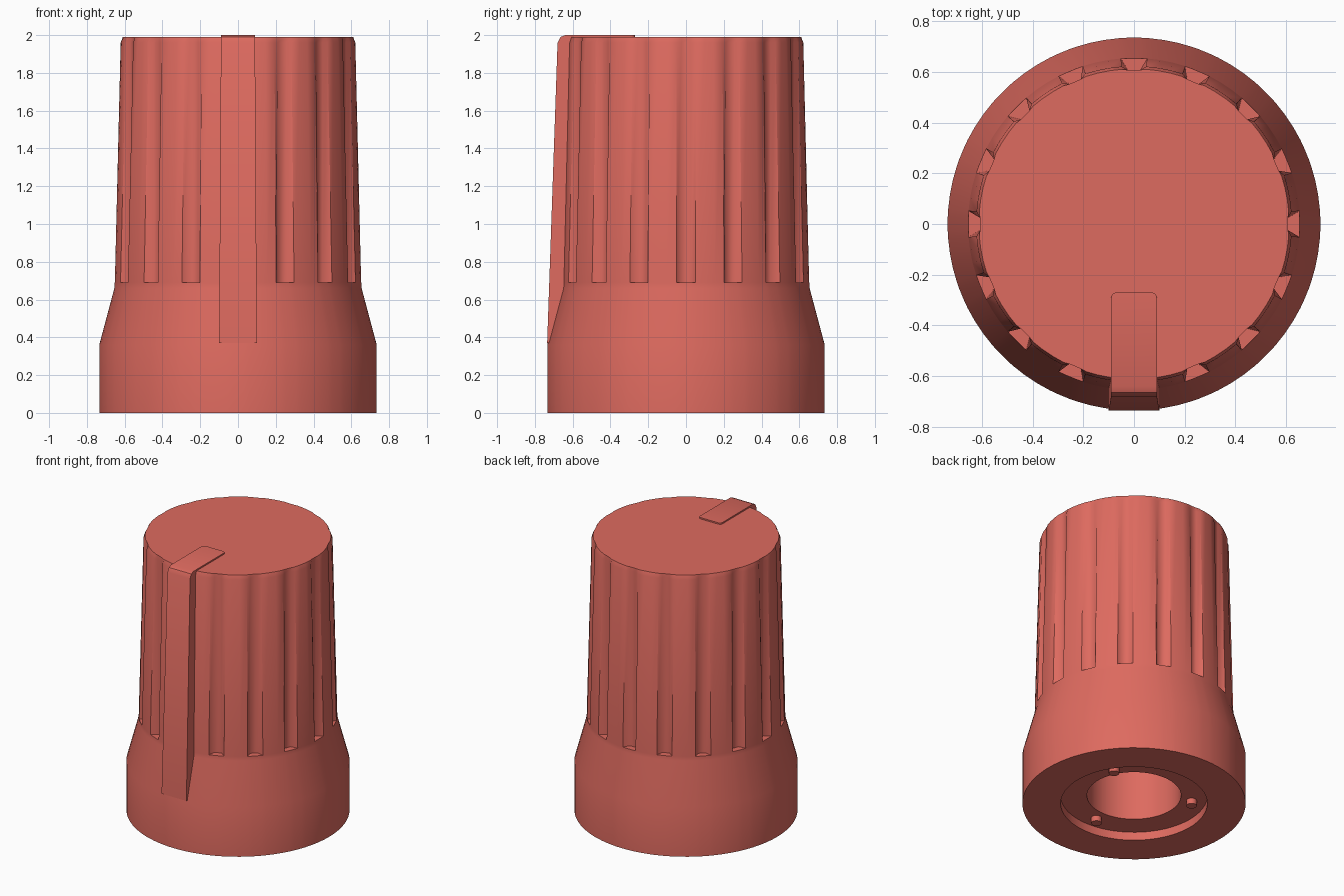
import bpy, bmesh
from math import cos, sin, radians

cube = bpy.data.objects.get("Cube")
if cube:
    bpy.data.objects.remove(cube)

coral = bpy.data.materials.new("coral_red_plastic")
coral.use_nodes = True
COLOUR = (0.73, 0.145, 0.115, 1)
coral.diffuse_color = COLOUR
coral.node_tree.nodes["Principled BSDF"].inputs["Base Color"].default_value = COLOUR


def finish(bm, name, angle):
    """Turn a bmesh into a named, smooth-shaded object."""
    bmesh.ops.recalc_face_normals(bm, faces=bm.faces)
    mesh = bpy.data.meshes.new(name)
    bm.to_mesh(mesh)
    bm.free()
    mesh.materials.append(coral)
    obj = bpy.data.objects.new(name, mesh)
    bpy.context.collection.objects.link(obj)
    bpy.ops.object.select_all(action='DESELECT')
    obj.select_set(True)
    bpy.context.view_layer.objects.active = obj
    bpy.ops.object.shade_smooth_by_angle(angle=radians(angle))
    return obj


# Knob body: lathed shell with sixteen grip flutes and a shaft socket below
FLUTES = 16
STEPS = [-4.5, -2.3, 2.3, 4.5, 9, 13.5]      # degrees within one flute sector
FLUTE_RADIUS = 0.608
PROFILE = [  # radius, height, fluted
    (0.31, 1.2, False), (0.31, 0.06, False), (0.483, 0.06, False),
    (0.483, 0, False), (0.735, 0, False), (0.735, 0.36, False),
    (0.655, 0.66, False), (0.654, 0.69, False), (0.654, 0.69, True),
    (0.623, 1.96, True), (0.612, 1.99, True)]

bm = bmesh.new()
rings = []
for radius, z, fluted in PROFILE:
    ring = []
    for sector in range(FLUTES):
        for step in STEPS:
            a = radians(sector * 360 / FLUTES + step)
            r = min(radius, FLUTE_RADIUS) if fluted and abs(step) < 3 else radius
            ring.append(bm.verts.new((r * cos(a), r * sin(a), z)))
    rings.append(ring)
for low, high in zip(rings, rings[1:]):
    for i in range(len(low)):
        j = (i + 1) % len(low)
        bm.faces.new((low[i], low[j], high[j], high[i]))
bm.faces.new(rings[0])
bm.faces.new(rings[-1])
bmesh.ops.remove_doubles(bm, verts=bm.verts, dist=0.0001)
finish(bm, "knob_body", 50)

# Pointer: raised bar over the top edge and down the front, wider at its foot
SIDE = [(-0.27, 2), (-0.64, 2), (-0.665, 1.99), (-0.68, 1.96),
        (-0.735, 0.37), (-0.56, 0.37), (-0.56, 1.95), (-0.27, 1.95)]
bm = bmesh.new()
sides = []
for sign in (-1, 1):
    sides.append([bm.verts.new((sign * (0.102 - 0.006 * z), y, z)) for y, z in SIDE])
    bm.faces.new(sides[-1])
for i in range(len(SIDE)):
    j = (i + 1) % len(SIDE)
    bm.faces.new((sides[0][i], sides[0][j], sides[1][j], sides[1][i]))
# Round the upright corners at the inner end
corners = [e for e in bm.edges if all(v.co.y > -0.3 for v in e.verts)
           and abs(e.verts[0].co.z - e.verts[1].co.z) > 0.01]
bmesh.ops.bevel(bm, geom=corners, offset=0.02, segments=3, affect='EDGES', profile=0.5)
finish(bm, "pointer", 35)

# Three locating pins on the recessed ring underneath
for n in range(3):
    a = radians(30 + 120 * n)
    bm = bmesh.new()
    bmesh.ops.create_cone(bm, cap_ends=True, segments=16, radius1=0.035,
                          radius2=0.035, depth=0.05)
    bmesh.ops.translate(bm, verts=bm.verts, vec=(0.385 * cos(a), 0.385 * sin(a), 0.045))
    finish(bm, f"locating_pin_{n + 1}", 40)
